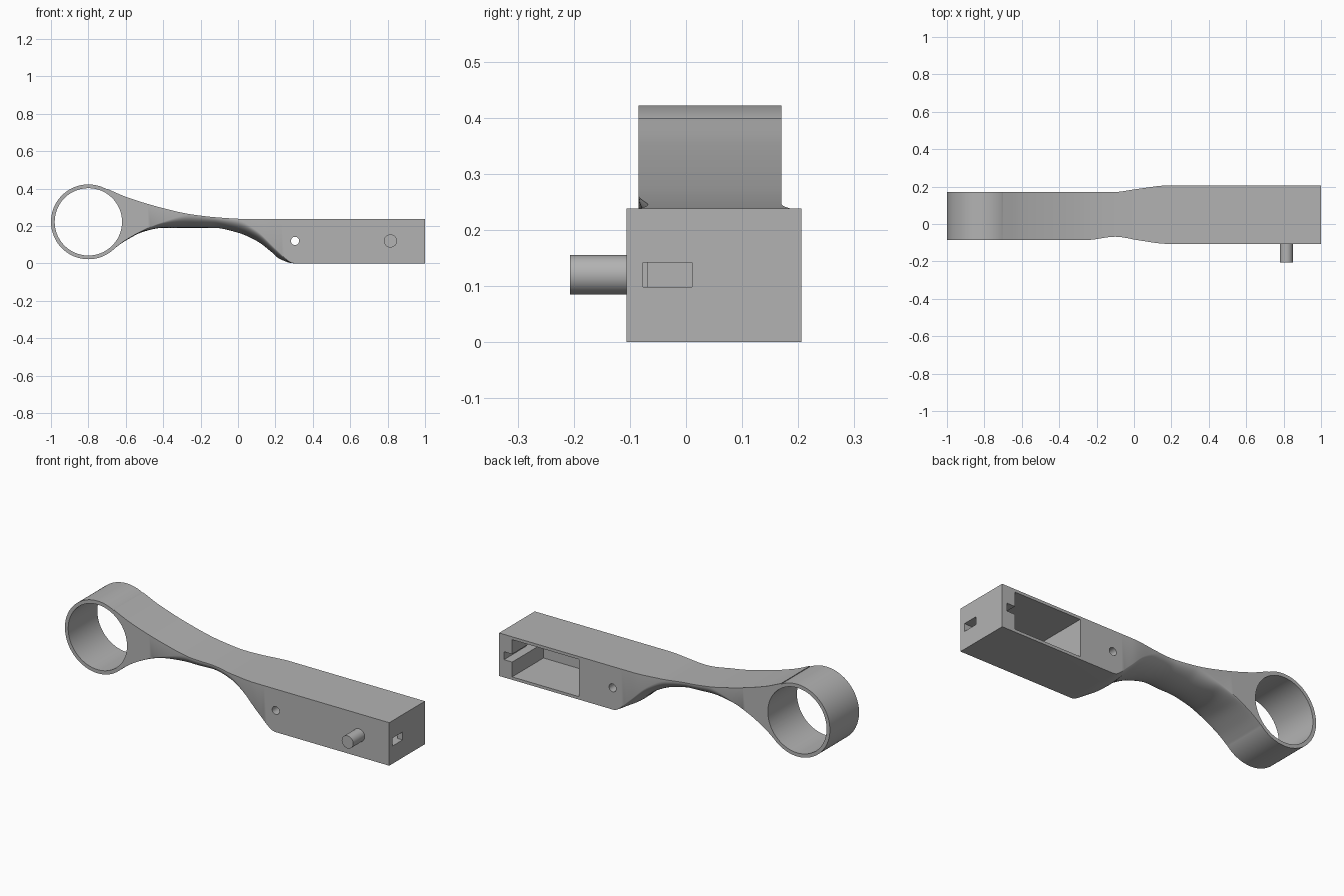
import bpy, bmesh, math
from mathutils import Matrix, Vector

old = bpy.data.objects.get("Cube")
if old:
    bpy.data.objects.remove(old, do_unlink=True)

grey = bpy.data.materials.new("plain grey")
grey.use_nodes = True
COLOUR = (0.45, 0.45, 0.45, 1)
grey.diffuse_color = COLOUR
grey.node_tree.nodes["Principled BSDF"].inputs["Base Color"].default_value = COLOUR


def finish(name, bm):
    """Turn a bmesh into a grey object."""
    bmesh.ops.recalc_face_normals(bm, faces=bm.faces)
    mesh = bpy.data.meshes.new(name)
    bm.to_mesh(mesh)
    bm.free()
    mesh.materials.append(grey)
    obj = bpy.data.objects.new(name, mesh)
    bpy.context.collection.objects.link(obj)
    return obj


def box(name, low, high):
    low, high = Vector(low), Vector(high)
    bm = bmesh.new()
    bmesh.ops.create_cube(bm, size=1, matrix=Matrix.Translation((low + high) / 2)
                          @ Matrix.Diagonal((high - low).to_4d()))
    return finish(name, bm)


def rod(name, x, z, radius, y0, y1, sides):
    """Cylinder running along y."""
    bm = bmesh.new()
    bmesh.ops.create_cone(bm, cap_ends=True, segments=sides, radius1=radius,
                          radius2=radius, depth=y1 - y0,
                          matrix=Matrix.Translation((x, (y0 + y1) / 2, z))
                          @ Matrix.Rotation(math.pi / 2, 4, "X"))
    return finish(name, bm)


def curve(points):
    """Smooth interpolation through points without overshoot."""
    xs, vs = zip(*points)
    sec = [(vs[i + 1] - vs[i]) / (xs[i + 1] - xs[i]) for i in range(len(xs) - 1)]
    slope = [sec[0]] + [2 * a * b / (a + b) if a * b > 0 else 0
                        for a, b in zip(sec, sec[1:])] + [sec[-1]]

    def value(x):
        if x >= xs[-1]:
            return vs[-1]
        i = max(k for k in range(len(xs) - 1) if k == 0 or xs[k] <= x)
        h = xs[i + 1] - xs[i]
        t = (x - xs[i]) / h
        return (vs[i] * (1 + 2 * t) * (1 - t) ** 2 + slope[i] * h * t * (1 - t) ** 2
                + vs[i + 1] * t * t * (3 - 2 * t) + slope[i + 1] * h * t * t * (t - 1))
    return value


# Outline curves of the arm along x
top = curve([(-.7, .399), (-.6, .356), (-.4, .295), (-.25, .262), (-.1, .245), (.03, .238), (1, .238)])
bottom = curve([(-.7, .05), (-.66, .08), (-.6, .122), (-.5, .171), (-.4, .19), (-.13, .19),
                (0, .164), (.1, .12), (.18, .06), (.22, .025), (.3, 0), (1, 0)])
edge = curve([(-.7, .05), (-.66, .08), (-.6, .125), (-.5, .18), (-.4, .222), (-.25, .261),
              (-.1, .243), (0, .23), (.1, .175), (.2, .08), (.3, 0), (1, 0)])
front = curve([(-.7, -.085), (-.25, -.085), (-.1, -.068), (.03, -.088), (.18, -.106), (1, -.106)])
back = curve([(-.7, .17), (-.12, .17), (.03, .189), (.18, .206), (1, .206)])

# Lofted arm: flat top, straight sides, rounded underside
ARC, STEPS = 24, 60
stations = [-.7 + 1.0 * i / STEPS for i in range(STEPS + 1)] + [1]
bm = bmesh.new()
rings = []
for x in stations:
    y0, y1, zt, zb = front(x), back(x), top(x), bottom(x)
    ze = max(zb, min(edge(x), zt - .001))
    mid, half = (y0 + y1) / 2, (y1 - y0) / 2
    section = [(y1, zt), (y0, zt)]
    for k in range(ARC + 1):
        a = math.pi * k / ARC
        section.append((mid - half * math.cos(a), ze - (ze - zb) * math.sin(a)))
    rings.append([bm.verts.new((x, y, z)) for y, z in section])
count = len(rings[0])
for r, s in zip(rings, rings[1:]):
    for k in range(count):
        n = (k + 1) % count
        bm.faces.new((r[k], r[n], s[n], s[k]))
bm.faces.new(rings[0])
bm.faces.new(rings[-1])
body = finish("arm_body", bm)


def combine(tool, operation):
    """Apply a boolean to the body and discard the tool."""
    tool.hide_render = True
    mod = body.modifiers.new(operation, "BOOLEAN")
    mod.operation, mod.object, mod.solver = operation, tool, "EXACT"
    bpy.ops.object.select_all(action="DESELECT")
    bpy.context.view_layer.objects.active = body
    body.select_set(True)
    bpy.ops.object.modifier_apply(modifier=mod.name)
    bpy.data.objects.remove(tool, do_unlink=True)


# End ring and its bore
combine(rod("ring", -.8, .222, .2, -.085, .17, 96), "UNION")
combine(rod("bore", -.8, .222, .18, -.4, .4, 96), "DIFFERENCE")
# Small cross hole
combine(rod("cross_hole", .305, .12, .022, -.4, .4, 32), "DIFFERENCE")
# Rear compartment, its side notch and the end slot
combine(box("compartment", (.51, -.068, .016), (.92, .3, .222)), "DIFFERENCE")
combine(box("notch", (.9, -.068, .098), (.97, .3, .142)), "DIFFERENCE")
combine(box("end_slot", (.9, -.077, .098), (1.1, .011, .142)), "DIFFERENCE")

# Side pin
pin = rod("side_pin", .815, .12, .035, -.207, -.1, 48)

for obj in (body, pin):
    bpy.ops.object.select_all(action="DESELECT")
    bpy.context.view_layer.objects.active = obj
    obj.select_set(True)
    bpy.ops.object.shade_smooth_by_angle(angle=math.radians(30))
